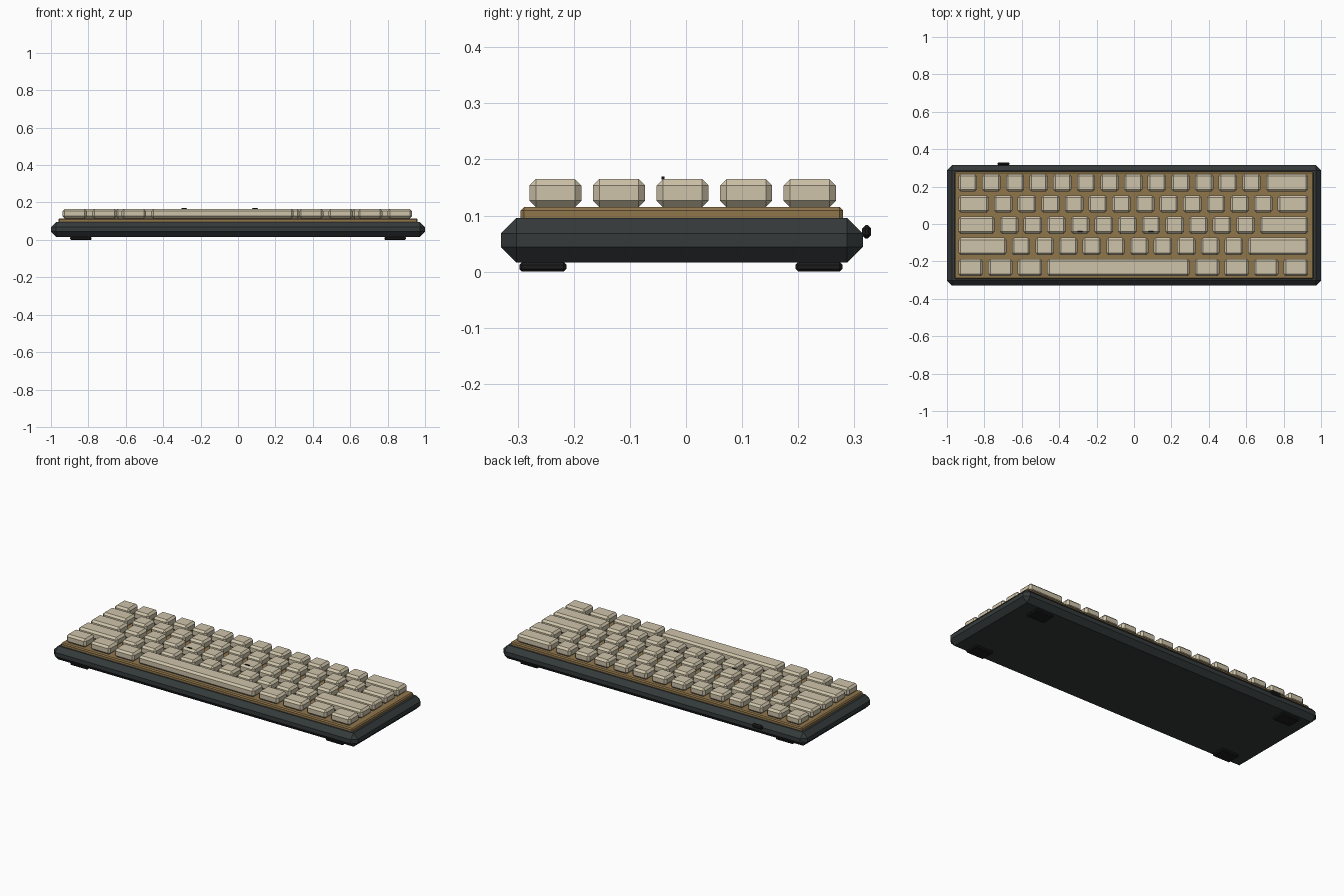
import bpy
import bmesh

if "Cube" in bpy.data.objects:
    bpy.data.objects.remove(bpy.data.objects["Cube"])


def material(name, rgb):
    m = bpy.data.materials.new(name)
    m.diffuse_color = (*rgb, 1)
    m.use_nodes = True
    m.node_tree.nodes["Principled BSDF"].inputs["Base Color"].default_value = m.diffuse_color
    return m


CASE = material("charcoal", (0.035, 0.042, 0.043))
PLATE = material("brass", (0.28, 0.18, 0.07))
KEY = material("cream", (0.62, 0.55, 0.40))
DARK = material("black", (0.012, 0.012, 0.012))


def block(name, x, y, z, bevel, mat):
    """Chamfered box from (min, max) ranges."""
    bm = bmesh.new()
    bmesh.ops.create_cube(bm, size=1)
    for v in bm.verts:
        v.co = [r[0] + (c + 0.5) * (r[1] - r[0]) for c, r in zip(v.co, (x, y, z))]
    bmesh.ops.bevel(bm, geom=bm.edges[:], offset=bevel, offset_type='OFFSET',
                    segments=1, profile=0.5, affect='EDGES')
    bmesh.ops.recalc_face_normals(bm, faces=bm.faces[:])
    me = bpy.data.meshes.new(name)
    bm.to_mesh(me)
    bm.free()
    me.materials.append(mat)
    ob = bpy.data.objects.new(name, me)
    bpy.context.collection.objects.link(ob)
    return ob


def span(c, size):
    return (c - size / 2, c + size / 2)


# Case and switch plate
block("case", (-1, 1), (-0.33, 0.315), (0.016, 0.096), 0.028, CASE)
block("switch_plate", (-0.96, 0.96), (-0.295, 0.28), (0.085, 0.115), 0.006, PLATE)

# Keycaps: row widths in key units, back row first
UNIT, PITCH, GAP = 0.1264, 0.1133, 0.028
LEFT, BACK_Y = -0.952, 0.2205
rows = [
    [1] * 13 + [2],
    [1.5] + [1] * 12 + [1.5],
    [1.75] + [1] * 11 + [2.25],
    [2.25] + [1] * 10 + [2.75],
    [1.25] * 3 + [6.25] + [1.25] * 4,
]
for r, widths in enumerate(rows):
    u = 0
    for k, w in enumerate(widths):
        name = "space_bar" if w == 6.25 else f"key_row{r + 1}_{k + 1}"
        block(name, span(LEFT + (u + w / 2) * UNIT, w * UNIT - GAP),
              span(BACK_Y - r * PITCH, 0.093), (0.115, 0.165), 0.0115, KEY)
        u += w

# Homing bars on the two index-finger keys
for side, u in (("left", 5.25), ("right", 8.25)):
    block(f"homing_bar_{side}", span(LEFT + u * UNIT, 0.03), span(-0.041, 0.006),
          (0.164, 0.17), 0.0015, DARK)

# Rubber feet
for sx, side in ((-1, "left"), (1, "right")):
    for y, end in ((-0.255, "front"), (0.237, "back")):
        block(f"foot_{end}_{side}", span(sx * 0.84, 0.115), span(y, 0.084),
              (0, 0.017), 0.005, DARK)

# Cable port on the back
block("cable_port", span(-0.697, 0.065), (0.314, 0.33), span(0.071, 0.024), 0.006, DARK)
